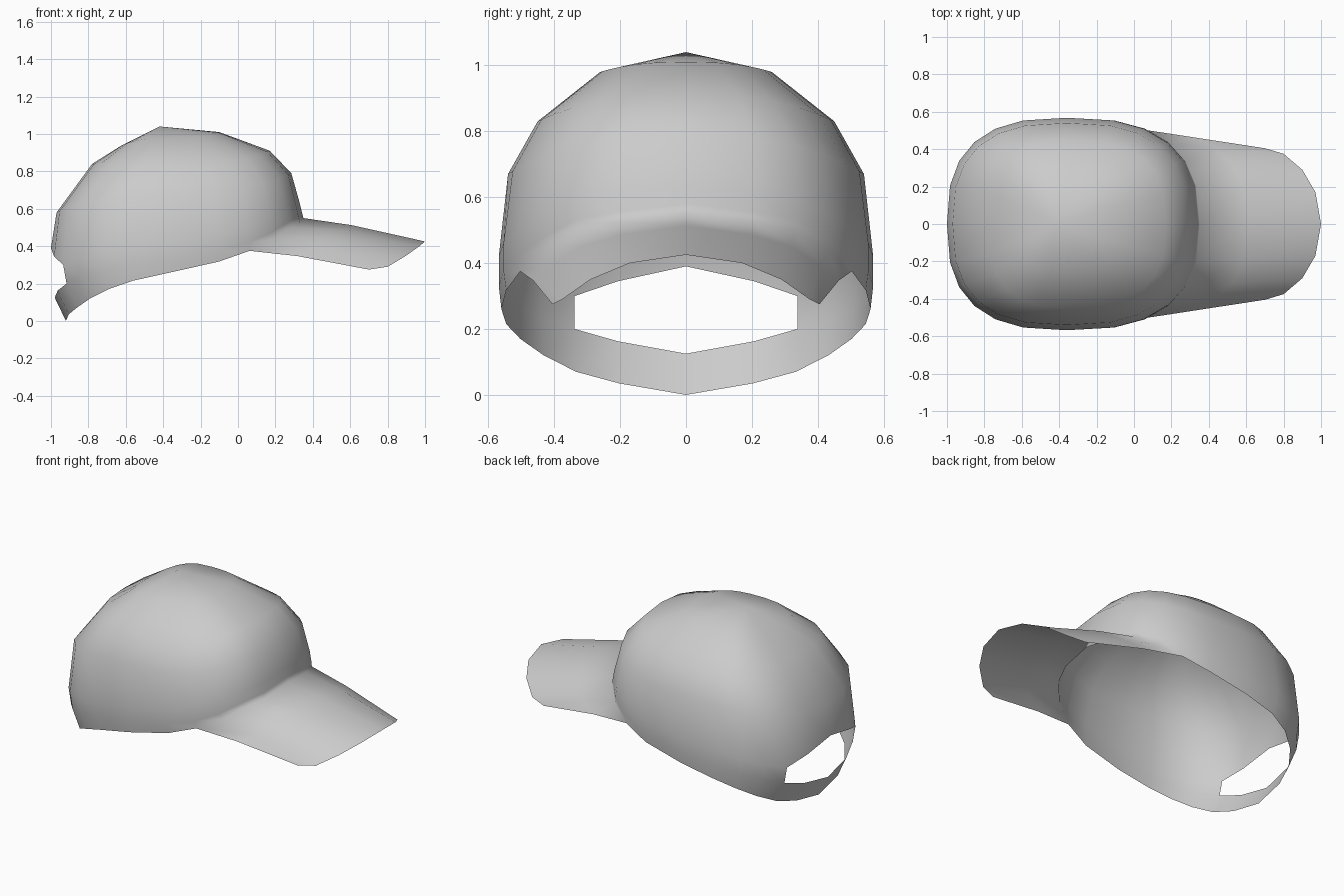
import bpy, bmesh
from math import sin, cos, radians
from mathutils import Vector

cube = bpy.data.objects.get("Cube")
if cube:
    bpy.data.objects.remove(cube)

COLS = 24            # columns around the crown, column 0 faces the brim (+x)
STEP = 360 / COLS
CENTRE = -0.36


def spread(v):
    """Squared-off circle term."""
    return abs(v) ** 0.75 * (1 if v > 0 else -1)


def knots(values):
    """Heights given every 30 degrees from front to back, mirrored."""
    def height(deg):
        t = min(deg, 360 - deg) / 30
        i = min(int(t), len(values) - 2)
        return values[i] + (values[i + 1] - values[i]) * (t - i)
    return height


def blend(front, side, back):
    """Heights eased between front, side and back."""
    def height(deg):
        c = cos(radians(deg))
        return side + ((front if c > 0 else back) - side) * c * c
    return height


def ring(bm, front_x, half_width, back_x, height):
    verts = []
    for i in range(COLS):
        deg = i * STEP
        c, s = spread(cos(radians(deg))), spread(sin(radians(deg)))
        reach = front_x - CENTRE if c > 0 else CENTRE - back_x
        verts.append(bm.verts.new((CENTRE + c * reach, s * half_width, height(deg))))
    return verts


def bridge(bm, inner, outer, skip=()):
    n = len(inner)
    last = n if n == COLS else n - 1
    for i in range(last):
        if i not in skip:
            j = (i + 1) % n
            bm.faces.new((inner[i], outer[i], outer[j], inner[j]))


bm = bmesh.new()

# Crown rings from top to rim
rings = [
    ring(bm, -0.10, 0.26, -0.62, blend(1.01, 0.98, 0.94)),
    ring(bm, 0.17, 0.45, -0.78, blend(0.91, 0.83, 0.84)),
    ring(bm, 0.285, 0.54, -0.97, blend(0.79, 0.67, 0.58)),
    ring(bm, 0.33, 0.568, -1.0, knots((0.63, 0.59, 0.50, 0.42, 0.36, 0.30, 0.39))),
    ring(bm, 0.342, 0.568, -0.98, knots((0.58, 0.53, 0.42, 0.33, 0.27, 0.20, 0.125))),
    ring(bm, 0.35, 0.56, -0.92, knots((0.55, 0.50, 0.375, 0.26, 0.17, 0.07, 0.0))),
]
apex = bm.verts.new((-0.42, 0, 1.04))
for i in range(COLS):
    bm.faces.new((apex, rings[0][i], rings[0][(i + 1) % COLS]))

# Walls, leaving the rear opening above the strap
opening = range(10, 14)
for k in range(len(rings) - 1):
    bridge(bm, rings[k], rings[k + 1], opening if k == 3 else ())

# Curved brim growing out of the front of the rim
half_edge = [(1.0, 0, 0.425), (0.97, 0.17, 0.40), (0.90, 0.29, 0.35),
             (0.80, 0.375, 0.29), (0.70, 0.405, 0.275)]
root, middle, edge = [], [], []
for i in range(-4, 5):
    x, y, z = half_edge[abs(i)]
    tip = Vector((x, y if i > 0 else -y, z))
    base = rings[-1][i % COLS]
    root.append(base)
    middle.append(bm.verts.new(base.co.lerp(tip, 0.4) + Vector((0, 0, 0.012))))
    edge.append(bm.verts.new(tip))
bridge(bm, root, middle)
bridge(bm, middle, edge)

for face in bm.faces:
    face.smooth = True

mesh = bpy.data.meshes.new("cap_shell")
bm.to_mesh(mesh)
bm.free()
cap = bpy.data.objects.new("cap_shell", mesh)
bpy.context.collection.objects.link(cap)

# Plain grey cloth
cloth = bpy.data.materials.new("grey_cloth")
cloth.use_nodes = True
grey = (0.6, 0.6, 0.6, 1)
cloth.diffuse_color = grey
cloth.node_tree.nodes["Principled BSDF"].inputs["Base Color"].default_value = grey
mesh.materials.append(cloth)
